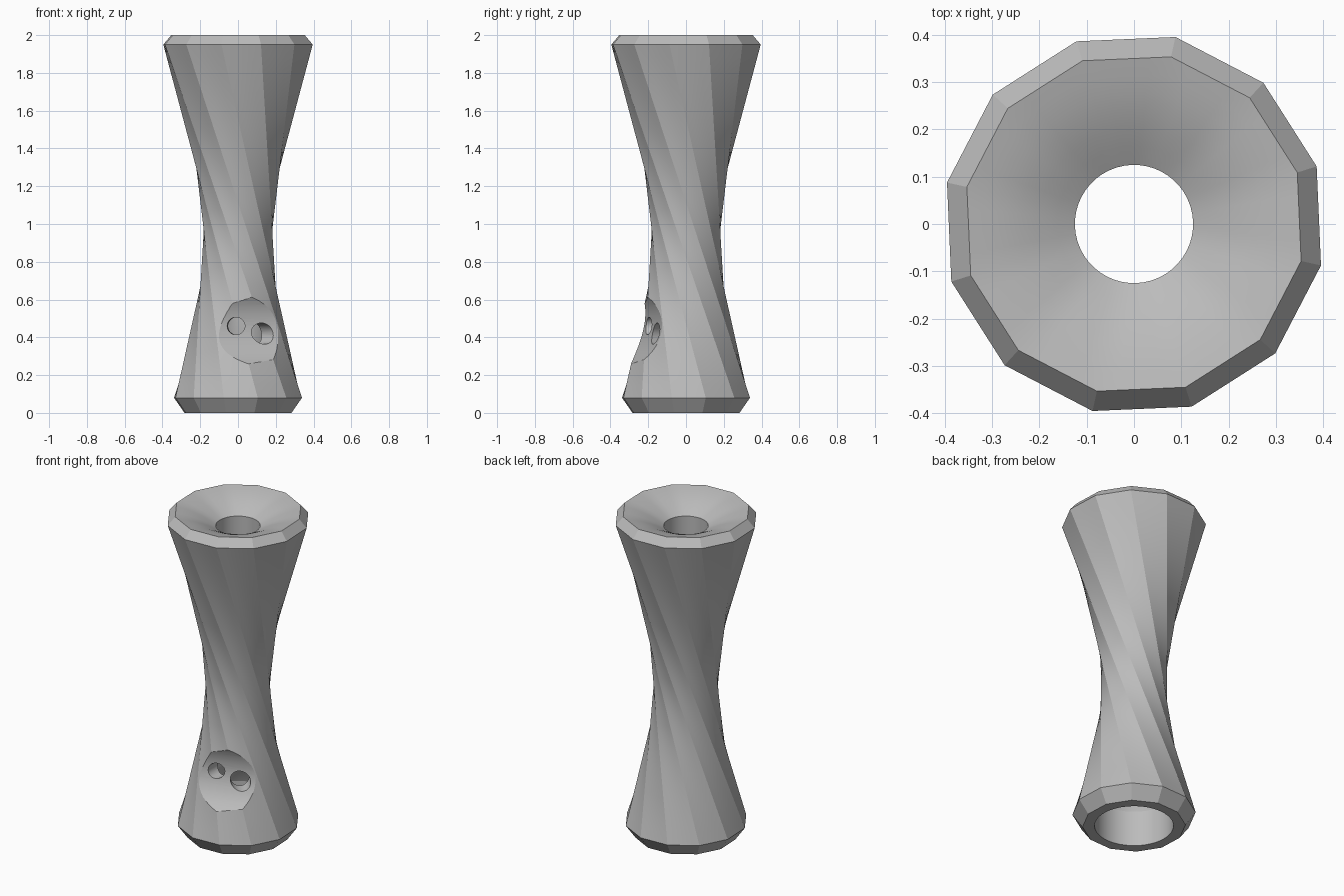
import bpy, bmesh, math
from mathutils import Vector

if "Cube" in bpy.data.objects:
    bpy.data.objects.remove(bpy.data.objects["Cube"])

SIDES, SUB = 12, 4
N = SIDES * SUB
START = math.radians(17.5)
TWIST = math.radians(120)

grey = bpy.data.materials.new("plain_grey")
grey.use_nodes = True
grey.diffuse_color = (0.5, 0.5, 0.5, 1)
grey.node_tree.nodes["Principled BSDF"].inputs["Base Color"].default_value = (0.5, 0.5, 0.5, 1)


def polar(r, a, z):
    return Vector((r * math.cos(a), r * math.sin(a), z))


def polygon(r, z, turn=0.0):
    """Twelve-sided ring with each side split into SUB pieces."""
    step = math.tau / SIDES
    pts = []
    for i in range(SIDES):
        a = START + turn + i * step
        p, q = polar(r, a, z), polar(r, a + step, z)
        pts += [p.lerp(q, j / SUB) for j in range(SUB)]
    return pts


def circle(r, z, turn=0.0):
    return [polar(r, START + turn + math.tau * i / N, z) for i in range(N)]


def blend(a, b, t):
    return [p.lerp(q, t) for p, q in zip(a, b)]


# Outer skin: straight ridges leaning between two chamfered ends
low, high = polygon(0.347, 0.08, TWIST), polygon(0.405, 1.95)
rings = [polygon(0.29, 0, TWIST)]
rings += [blend(low, high, i / 28) for i in range(29)]

# Shallow dish at the top, easing from polygon to round hole
rim, mouth = polygon(0.362, 2.0), circle(0.125, 1.91)
rings.append(rim)
for i in range(1, 7):
    t = i / 6
    ring = blend(rim, mouth, t)
    for p in ring:
        p.z += 0.012 * math.sin(math.pi * t)
    rings.append(ring)

# Bore, widening into a socket at the foot; rows keep the ring index aligned
rings += [circle(r, z) for r, z in ((0.125, 1.0), (0.125, 0.5), (0.15, 0.36),
                                    (0.2, 0.28), (0.222, 0.22))]
rings.append(circle(0.222, 0))

# Shift the twisted foot back by whole sides so the inside joins it squarely
shift = round(TWIST / math.tau * N)
bm = bmesh.new()
rows = [[bm.verts.new(p) for p in ring] for ring in rings]
for r, row in enumerate(rows):
    nxt = rows[(r + 1) % len(rows)]
    if r == len(rows) - 1:
        nxt = nxt[-shift:] + nxt[:-shift]
    for i in range(N):
        j = (i + 1) % N
        bm.faces.new((row[i], row[j], nxt[j], nxt[i]))
bmesh.ops.recalc_face_normals(bm, faces=bm.faces)
mesh = bpy.data.meshes.new("twisted_body")
bm.to_mesh(mesh)
bm.free()
body = bpy.data.objects.new("twisted_body", mesh)
bpy.context.collection.objects.link(body)
mesh.materials.append(grey)


def cut(name, radius, start, end, segments):
    """Subtract a round bar running between two points."""
    axis = end - start
    bpy.ops.mesh.primitive_cylinder_add(vertices=segments, radius=radius, depth=axis.length,
                                        location=(start + end) / 2)
    bar = bpy.context.object
    bar.name = name
    bar.hide_render = True
    bar.rotation_euler = axis.to_track_quat("Z", "Y").to_euler()
    bar.data.materials.append(grey)
    mod = body.modifiers.new(name, "BOOLEAN")
    mod.operation = "DIFFERENCE"
    mod.solver = "EXACT"
    mod.object = bar
    bpy.ops.object.select_all(action="DESELECT")
    body.select_set(True)
    bpy.context.view_layer.objects.active = body
    bpy.ops.object.modifier_apply(modifier=name)
    bpy.data.objects.remove(bar)


# Scooped panel low on the front
facing = math.radians(-72.5)
centre = polar(0.463, facing, 0.483)
along = polar(0.5, facing + math.pi / 2, 0)
cut("panel_scoop", 0.28, centre - along, centre + along, 96)

# Two round holes through the panel into the bore
for name, r, angle, z in (("left_hole", 0.056, -51, 0.42), ("right_hole", 0.046, -93, 0.46)):
    a = math.radians(angle)
    cut(name, r, polar(0.03, a, z), polar(0.4, a, z), 32)

bpy.ops.object.shade_smooth_by_angle(angle=math.radians(20))
